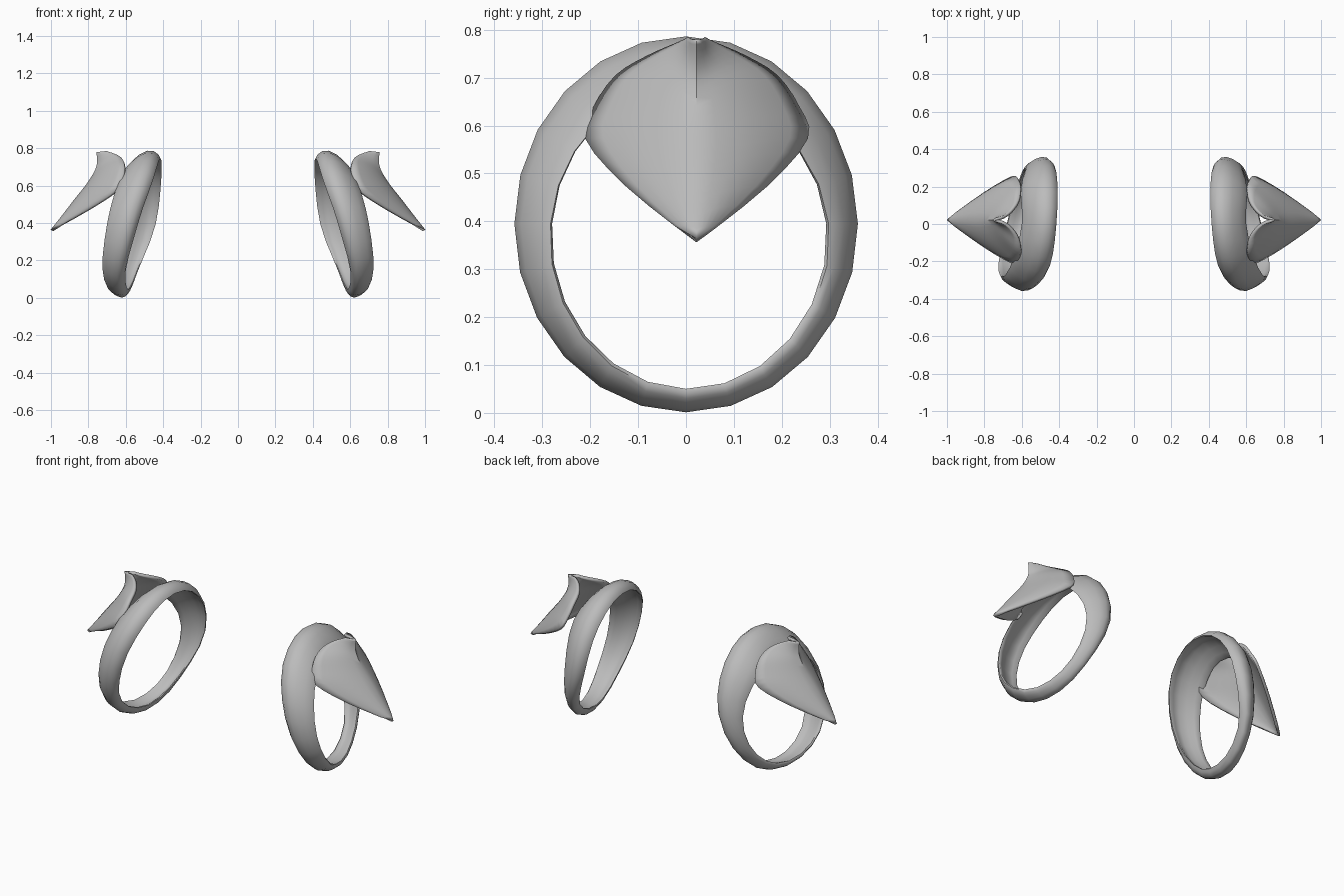
import bpy, bmesh
from math import sin, cos, pi, radians
from mathutils import Vector

if "Cube" in bpy.data.objects:
    bpy.data.objects.remove(bpy.data.objects["Cube"])

# Single plain metal colour
metal = bpy.data.materials.new("satin_grey")
metal.use_nodes = True
metal.diffuse_color = (0.5, 0.5, 0.5, 1)
metal.node_tree.nodes["Principled BSDF"].inputs["Base Color"].default_value = (0.5, 0.5, 0.5, 1)


def spline(points, t, closed=False):
    """Smooth curve through the points, t counted in points."""
    n = len(points)
    i = int(t) if closed else min(int(t), n - 2)
    f = t - i
    pick = lambda k: Vector(points[k % n] if closed else points[max(0, min(n - 1, k))])
    a, b, c, d = (pick(i + k) for k in (-1, 0, 1, 2))
    return b + 0.5 * f * (c - a + f * (2 * a - 5 * b + 4 * c - d + f * (3 * (b - c) + d - a)))


def grid_object(name, rows, side, wrap):
    """Skin rows of points; side mirrors the part across x."""
    bm = bmesh.new()
    grid = [[bm.verts.new((side * p[0], p[1], p[2])) for p in row] for row in rows]
    n, m = len(grid), len(grid[0])
    for i in range(n if wrap else n - 1):
        for j in range(m if wrap else m - 1):
            i2, j2 = (i + 1) % n, (j + 1) % m
            bm.faces.new((grid[i][j], grid[i2][j], grid[i2][j2], grid[i][j2]))
    bmesh.ops.remove_doubles(bm, verts=bm.verts, dist=0.0005)
    bmesh.ops.recalc_face_normals(bm, faces=bm.faces)
    mesh = bpy.data.meshes.new(name)
    bm.to_mesh(mesh)
    bm.free()
    mesh.materials.append(metal)
    obj = bpy.data.objects.new(name, mesh)
    bpy.context.collection.objects.link(obj)
    return obj


def smooth(obj, angle):
    bpy.ops.object.select_all(action="DESELECT")
    obj.select_set(True)
    bpy.context.view_layer.objects.active = obj
    bpy.ops.object.shade_smooth_by_angle(angle=radians(angle))


# Band: inner x, outer x and taper, every eighth turn from the top over the back
BAND = [(.415, .60, .09), (.41, .605, .08), (.44, .58, .045), (.535, .62, .03),
        (.585, .68, .025), (.60, .725, .04), (.535, .70, .06), (.45, .645, .08)]
SEGMENTS, SECTION, THICK, CREST = 24, 14, 0.036, 0.3


def band_rows():
    rows = []
    for i in range(SEGMENTS):
        a = 2 * pi * i / SEGMENTS
        near, far, drop = spline(BAND, 8 * i / SEGMENTS, True)
        row = []
        for j in range(SECTION):
            b = 2 * pi * j / SECTION
            t = 0.5 - 0.5 * cos(b)
            if t > CREST:
                off = -drop * ((t - CREST) / (1 - CREST)) ** 1.6
            else:
                off = -0.025 * ((CREST - t) / CREST) ** 2
            bulge = abs(sin(b)) ** 0.7 * (1 if sin(b) > 0 else -1)
            off += THICK / 2 * (bulge - 1)
            row.append((near + (far - near) * t, (0.361 + off) * sin(a),
                        0.395 + (0.395 + off) * cos(a)))
        rows.append(row)
    return rows


# Leaf: centre ridge (x, z) and rim (x, half width, z) from the apex to the tip
RIDGE = [(.75, .78), (.745, .74), (.75, .70), (.77, .655),
         (.81, .595), (.87, .52), (.935, .435), (.995, .36)]
RIM = [(.70, .012, .78), (.655, .045, .765), (.617, .10, .74), (.606, .165, .70),
       (.615, .21, .635), (.65, .227, .57), (.80, .14, .47), (.995, 0, .36)]
STEPS, ACROSS, LEAF_Y = 21, 6, 0.022


def leaf_rows():
    rows = []
    for i in range(STEPS + 1):
        t = 7 * i / STEPS
        cx, cz = spline(RIDGE, t)
        centre, rim = Vector((cx, 0, cz)), spline(RIM, t)
        dome = 0.03 * sin(pi * i / STEPS) * i / STEPS
        row = []
        for j in range(-ACROSS, ACROSS + 1):
            s = abs(j) / ACROSS
            p = centre.lerp(rim, s)
            lift = dome * 4 * s * (1 - s)
            row.append((p.x + lift, LEAF_Y + (p.y if j > 0 else -p.y), p.z + lift))
        rows.append(row)
    return rows


for label, side in (("left", 1), ("right", -1)):
    band = grid_object(label + "_ring_band", band_rows(), side, True)
    smooth(band, 60)
    leaf = grid_object(label + "_ring_leaf", leaf_rows(), side, False)
    shell = leaf.modifiers.new("thickness", "SOLIDIFY")
    shell.thickness = 0.016
    shell.offset = 0
    smooth(leaf, 35)
